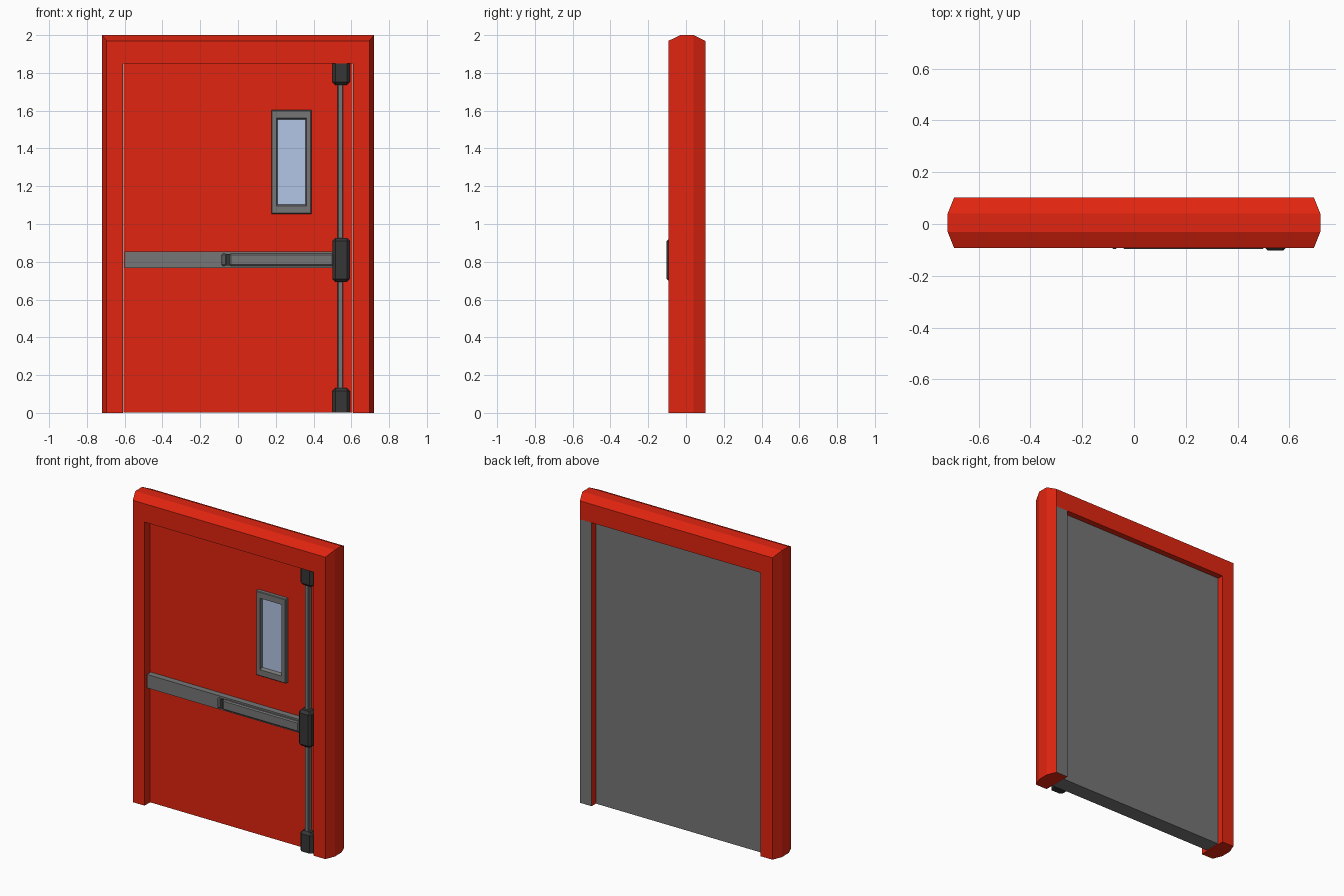
import bpy, bmesh

if "Cube" in bpy.data.objects:
    bpy.data.objects.remove(bpy.data.objects["Cube"], do_unlink=True)


def material(name, r, g, b):
    m = bpy.data.materials.new(name)
    m.use_nodes = True
    m.diffuse_color = (r, g, b, 1)
    bsdf = next(n for n in m.node_tree.nodes if n.type == 'BSDF_PRINCIPLED')
    bsdf.inputs["Base Color"].default_value = (r, g, b, 1)
    return m


RED = material("red paint", 0.75, 0.018, 0.005)
GREY = material("grey metal", 0.18, 0.18, 0.18)
DARK = material("dark metal", 0.037, 0.037, 0.037)
GLASS = material("pale blue glass", 0.45, 0.56, 0.79)


def finish(name, bm, *mats):
    bmesh.ops.recalc_face_normals(bm, faces=bm.faces)
    mesh = bpy.data.meshes.new(name)
    bm.to_mesh(mesh)
    bm.free()
    for m in mats:
        mesh.materials.append(m)
    obj = bpy.data.objects.new(name, mesh)
    bpy.context.collection.objects.link(obj)
    return obj


def box_mesh(x, y, z):
    bm = bmesh.new()
    bmesh.ops.create_cube(bm, size=1)
    for v in bm.verts:
        v.co = [lo + (c + 0.5) * (hi - lo) for c, (lo, hi) in zip(v.co, (x, y, z))]
    return bm


def box(name, x, y, z, mat, bevel=0, keep=None):
    """Box with bevelled edges, leaving the back (and any face 'keep' picks) sharp."""
    bm = box_mesh(x, y, z)
    if bevel:
        def sharp(e):
            mid = (e.verts[0].co + e.verts[1].co) / 2
            return mid.y > y[1] - 1e-4 or (keep and keep(mid))
        edges = [e for e in bm.edges if not sharp(e)]
        bmesh.ops.bevel(bm, geom=edges, offset=bevel, segments=1, affect='EDGES')
    return finish(name, bm, mat)


# Frame: chamfered profile swept with mitres round the opening
half, head = 0.61, 1.85
profile = [(half, head, -0.092), (0.695, 1.97, -0.092), (0.72, 2.0, -0.03),
           (0.72, 2.0, 0.04), (0.695, 1.97, 0.102), (half, head, 0.102)]
bm = bmesh.new()
rings = [[bm.verts.new((side * px, py, pz if up else 0)) for px, pz, py in profile]
         for side, up in ((-1, 0), (-1, 1), (1, 1), (1, 0))]
count = len(profile)
for a, b in zip(rings, rings[1:]):
    for i in range(count):
        j = (i + 1) % count
        bm.faces.new((a[i], a[j], b[j], b[i]))
bm.faces.new(rings[0])
bm.faces.new(rings[-1])
bmesh.ops.bisect_plane(bm, geom=bm.verts[:] + bm.edges[:] + bm.faces[:],
                       plane_co=(0, 0, head), plane_no=(0, 0, 1))
bmesh.ops.recalc_face_normals(bm, faces=bm.faces)
for f in bm.faces:
    c = f.calc_center_median()
    # unpainted back of one jamb
    if f.normal.y > 0.99 and c.x > half and c.z < head - 0.1:
        f.material_index = 1
finish("door_frame", bm, RED, GREY)

# Door leaf: painted on the front only
FRONT = -0.04
bm = box_mesh((-0.606, 0.606), (FRONT, 0.063), (0.003, head))
for f in bm.faces:
    f.material_index = 0 if f.normal.y < -0.9 else 1
finish("door_leaf", bm, RED, GREY)

# Window: raised surround with a sunken pane
cx, cz = 0.283, 1.328
bm = box_mesh((0.177, 0.389), (-0.062, FRONT), (1.053, 1.603))
pane = min(bm.faces, key=lambda f: f.calc_center_median().y)
for hw, hh, y in ((0.102, 0.271, -0.066), (0.079, 0.233, -0.066), (0.075, 0.224, -0.046)):
    bmesh.ops.inset_individual(bm, faces=[pane], thickness=0.005)
    for v in pane.verts:
        v.co = (cx + (hw if v.co.x > cx else -hw), y, cz + (hh if v.co.z > cz else -hh))
pane.material_index = 1
finish("window", bm, GREY, GLASS)

# Vertical latch rod
box("latch_rod", (0.527, 0.557), (-0.068, FRONT), (0.1, 1.77), GREY, 0.005)

# Latch covers at head and sill, and the lock case between them
side = (0.5, 0.592)
box("top_latch_cover", side, (-0.085, FRONT), (1.735, head), DARK, 0.016,
    lambda p: p.z > head - 1e-4)
box("bottom_latch_cover", side, (-0.085, FRONT), (0.001, 0.132), DARK, 0.016,
    lambda p: p.z < 0.002)
box("lock_case", side, (-0.102, FRONT), (0.692, 0.927), DARK, 0.016)

# Push bar: long rail, pressing paddle and end cap
box("push_rail", (-0.602, 0.505), (-0.08, FRONT), (0.766, 0.854), GREY)
box("push_paddle", (-0.045, 0.505), (-0.096, -0.078), (0.778, 0.843), GREY, 0.007)
box("paddle_end_cap", (-0.087, -0.062), (-0.096, -0.078), (0.778, 0.843), GREY, 0.007)
box("paddle_gap_strip", (-0.064, -0.043), (-0.09, -0.078), (0.78, 0.841), DARK)
